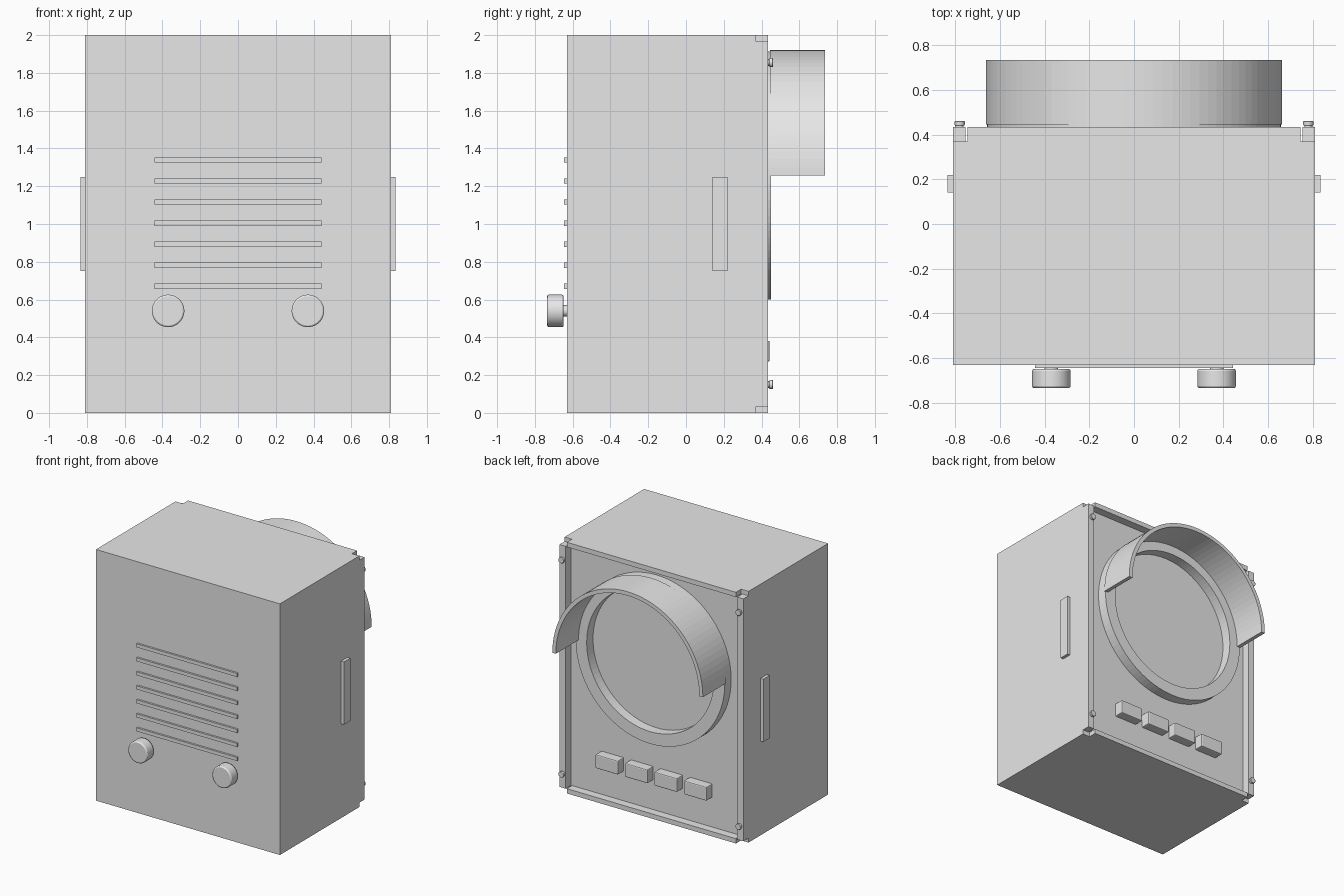
import bpy, bmesh, math
from mathutils import Matrix, Vector

cube = bpy.data.objects.get("Cube")
if cube:
    bpy.data.objects.remove(cube, do_unlink=True)

# One plain grey for the whole cabinet
grey = bpy.data.materials.new("plain_grey")
grey.use_nodes = True
GREY = (0.8, 0.8, 0.8, 1)
grey.diffuse_color = GREY
grey.node_tree.nodes["Principled BSDF"].inputs["Base Color"].default_value = GREY


def finish(name, bm, bevel=0.0, smooth=False):
    bmesh.ops.recalc_face_normals(bm, faces=bm.faces)
    mesh = bpy.data.meshes.new(name)
    bm.to_mesh(mesh)
    bm.free()
    mesh.materials.append(grey)
    obj = bpy.data.objects.new(name, mesh)
    bpy.context.collection.objects.link(obj)
    if bevel:
        mod = obj.modifiers.new("soft_edge", "BEVEL")
        mod.width = bevel
        mod.segments = 2
        mod.limit_method = "ANGLE"
        mod.angle_limit = math.radians(50)
    if smooth:
        bpy.ops.object.select_all(action="DESELECT")
        obj.select_set(True)
        bpy.context.view_layer.objects.active = obj
        bpy.ops.object.shade_smooth_by_angle(angle=math.radians(30))
    return obj


def box(name, x, y, z, bevel=0.0):
    """Box from (low, high) pairs."""
    bm = bmesh.new()
    bmesh.ops.create_cube(bm, size=1)
    spans = (x, y, z)
    for v in bm.verts:
        v.co = Vector([(a + b) / 2 + c * (b - a) for (a, b), c in zip(spans, v.co)])
    return finish(name, bm, bevel)


def rod(name, x, z, r, y, tip=1.0, sides=32, bevel=0.0):
    """Cylinder along y; tip scales the radius at the far end."""
    bm = bmesh.new()
    bmesh.ops.create_cone(bm, cap_ends=True, segments=sides,
                          radius1=r * tip, radius2=r, depth=y[1] - y[0])
    bm.transform(Matrix.Translation((x, (y[0] + y[1]) / 2, z))
                 @ Matrix.Rotation(math.pi / 2, 4, "X"))
    return finish(name, bm, bevel, True)


def arc_band(name, r_in, r_out, y, z, angle, steps):
    """Rectangular section swept about the y axis, from +x over the top."""
    bm = bmesh.new()
    section = [(r_in, y[0]), (r_out, y[0]), (r_out, y[1]), (r_in, y[1])]
    full = angle >= 2 * math.pi
    rings = []
    for i in range(steps if full else steps + 1):
        a = angle * i / steps
        rings.append([bm.verts.new((r * math.cos(a), d, z + r * math.sin(a)))
                      for r, d in section])
    for i in range(steps):
        p, q = rings[i], rings[(i + 1) % len(rings)]
        for k in range(4):
            n = (k + 1) % 4
            bm.faces.new((p[k], p[n], q[n], q[k]))
    if not full:
        bm.faces.new(rings[0])
        bm.faces.new(rings[-1])
    return finish(name, bm)


# Main cabinet
BACK, RIM = 0.37, 0.435
box("cabinet", (-0.81, 0.81), (-0.63, BACK), (0, 2))

# Rear frame: cross bars, then side strips with bolts and side grips
box("bottom_frame_bar", (-0.745, 0.745), (BACK, RIM), (0, 0.038))
box("top_frame_bar", (-0.745, 0.745), (BACK, RIM), (1.962, 2))
for side, s in (("left", 1), ("right", -1)):
    box(side + "_frame_strip", sorted((s * 0.755, s * 0.81)), (BACK, RIM), (0.035, 1.965))
    box(side + "_side_grip", sorted((s * 0.80, s * 0.835)), (0.14, 0.22), (0.75, 1.25))
    for level, z in (("lower", 0.15), ("upper", 1.855)):
        rod(f"{side}_{level}_bolt", s * 0.78, z, 0.018, (RIM - 0.01, 0.445), sides=16)
        rod(f"{side}_{level}_bolt_head", s * 0.78, z, 0.022, (0.44, 0.46),
            tip=1.1, sides=16, bevel=0.003)
    # Front control knobs on short shafts
    rod(side + "_knob", s * 0.37, 0.54, 0.086, (-0.735, -0.648), sides=48, bevel=0.009)
    rod(side + "_knob_shaft", s * 0.37, 0.54, 0.03, (-0.66, -0.62))

# Front grille slats
for i in range(7):
    z = 0.67 + i * 0.1115
    box(f"grille_slat_{i + 1}", (-0.443, 0.443), (-0.645, -0.62), (z - 0.014, z + 0.014))

# Round rear lens rim with a half-round visor
CENTRE = 1.257
arc_band("lens_rim", 0.56, 0.657, (BACK - 0.01, 0.45), CENTRE, 2 * math.pi, 96)
arc_band("visor", 0.632, 0.663, (0.445, 0.735), CENTRE, math.pi, 48)

# Row of rear push buttons
for i in range(4):
    x = (i - 1.5) * 0.26
    box(f"push_button_{i + 1}", (x - 0.1, x + 0.1), (BACK - 0.01, 0.443), (0.272, 0.382), 0.008)
